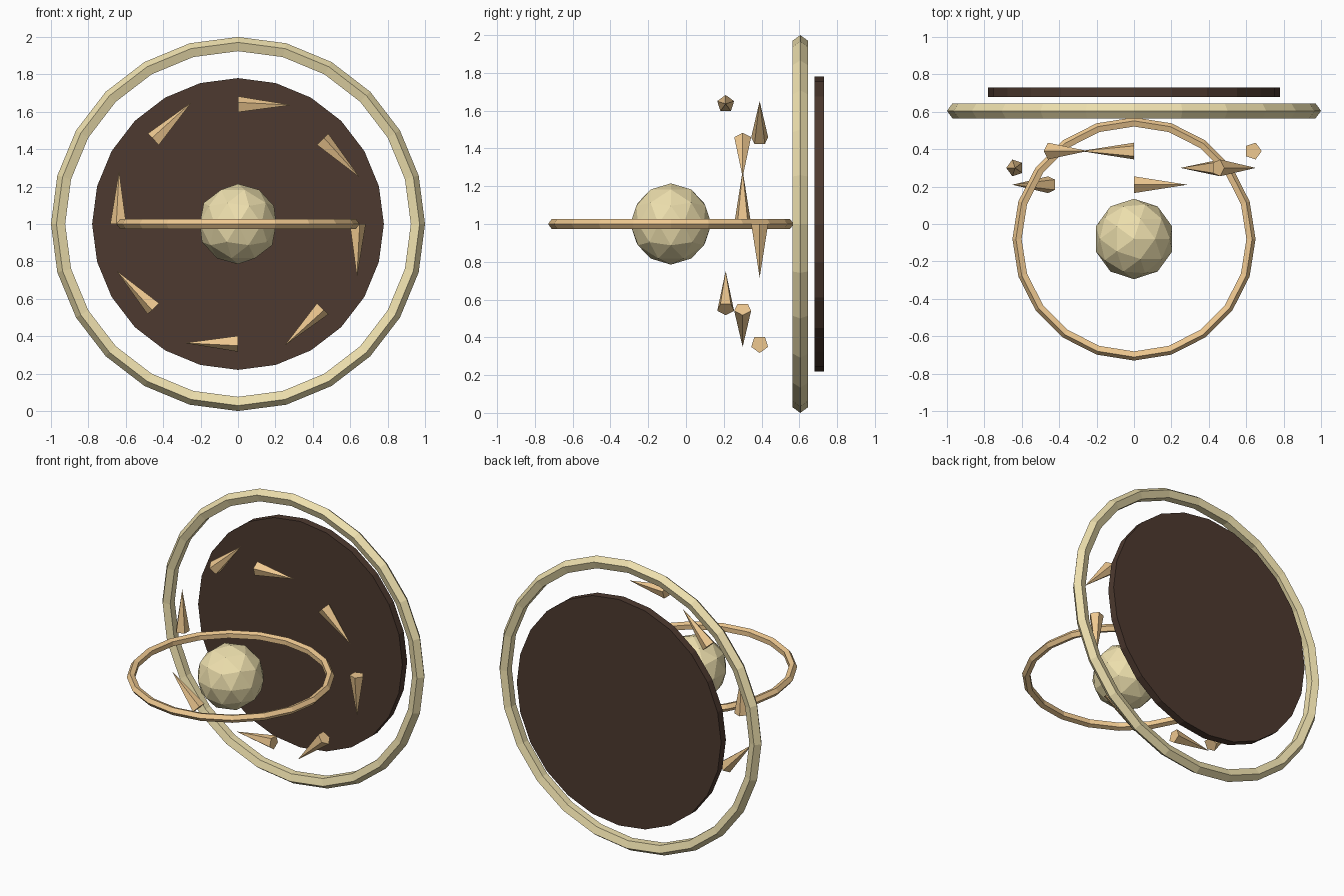
import bpy, bmesh
from math import sin, cos, pi
from mathutils import Vector

if "Cube" in bpy.data.objects:
    bpy.data.objects.remove(bpy.data.objects["Cube"])


def material(name, rgb):
    m = bpy.data.materials.new(name)
    m.diffuse_color = (*rgb, 1)
    m.use_nodes = True
    m.node_tree.nodes["Principled BSDF"].inputs["Base Color"].default_value = m.diffuse_color
    return m


cream = material("cream", (0.85, 0.74, 0.42))
amber = material("amber", (0.86, 0.58, 0.28))
brown = material("brown", (0.075, 0.042, 0.029))


def finish(name, mat):
    ob = bpy.context.object
    ob.name = name
    ob.data.materials.append(mat)


# Large upright ring with a five-sided section
bpy.ops.mesh.primitive_torus_add(major_segments=24, minor_segments=5, major_radius=0.958,
                                 minor_radius=0.042, location=(0, 0.605, 1), rotation=(pi / 2, 0, 0))
finish("outer_ring", cream)

# Dark disc behind the ring
bpy.ops.mesh.primitive_cylinder_add(vertices=24, radius=0.78, depth=0.052,
                                    location=(0, 0.705, 1), rotation=(pi / 2, 0, 0))
finish("back_disc", brown)

# Faceted core and its level orbit ring
bpy.ops.mesh.primitive_ico_sphere_add(subdivisions=2, radius=0.215, location=(0, -0.08, 1))
finish("core", cream)
bpy.ops.mesh.primitive_torus_add(major_segments=20, minor_segments=5, major_radius=0.623,
                                 minor_radius=0.027, location=(0, -0.08, 1))
finish("orbit_ring", amber)


# Five-sided spikes pointing clockwise, stepped in three depths
def spike(k):
    a = k * pi / 4
    out = Vector((cos(a), 0, sin(a)))
    tangent = Vector((sin(a), 0, -cos(a)))
    centre = out * 0.636 + Vector((0, 0.39 - 0.09 * (k % 3), 1))
    bm = bmesh.new()
    base = [bm.verts.new(centre + 0.047 * (out * cos(t) + Vector((0, sin(t), 0))))
            for t in (i * 2 * pi / 5 for i in range(5))]
    tip = bm.verts.new(centre + tangent * 0.285)
    bm.faces.new(base)
    for i in range(5):
        bm.faces.new((base[i], base[(i + 1) % 5], tip))
    bmesh.ops.recalc_face_normals(bm, faces=bm.faces)
    me = bpy.data.meshes.new("spike")
    bm.to_mesh(me)
    bm.free()
    me.materials.append(amber)
    bpy.context.collection.objects.link(bpy.data.objects.new(f"spike_{k + 1}", me))


for k in range(8):
    spike(k)
